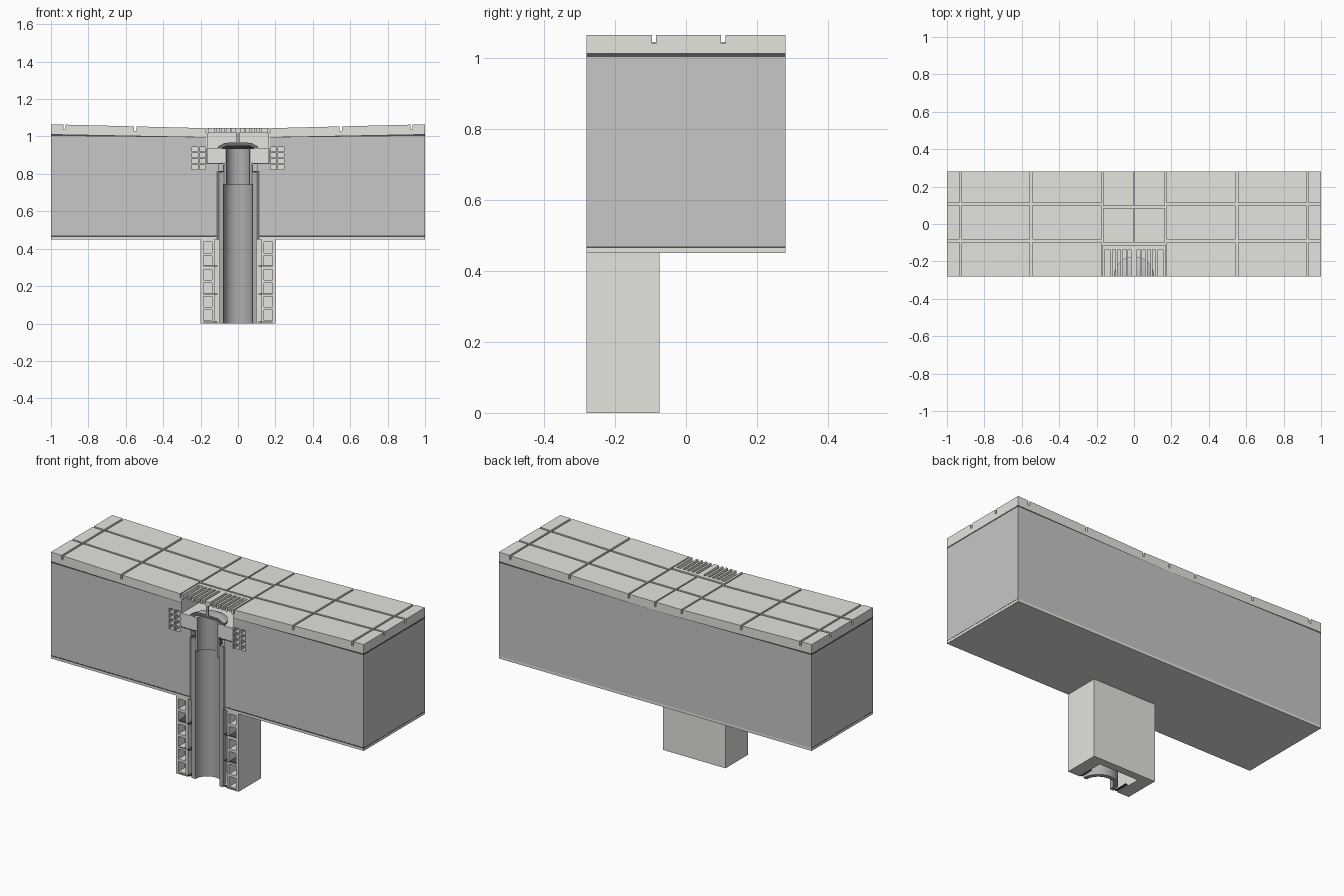
import bpy, bmesh, math

cube = bpy.data.objects.get("Cube")
if cube:
    bpy.data.objects.remove(cube, do_unlink=True)


def material(name, color):
    m = bpy.data.materials.new(name)
    m.use_nodes = True
    m.diffuse_color = (*color, 1)
    m.node_tree.nodes["Principled BSDF"].inputs["Base Color"].default_value = (*color, 1)
    return m


LIGHT = material("light concrete", (0.78, 0.77, 0.73))
SLAB = material("slab grey", (0.57, 0.57, 0.57))
DARK = material("dark membrane", (0.08, 0.08, 0.08))
PIPE = material("pipe grey", (0.43, 0.43, 0.43))
CAP = material("cap grey", (0.16, 0.16, 0.16))

FRONT, BACK, NOTCH = -0.28, 0.28, -0.11


def finish(name, bm, mat, smooth=False):
    bmesh.ops.recalc_face_normals(bm, faces=bm.faces)
    me = bpy.data.meshes.new(name)
    bm.to_mesh(me)
    bm.free()
    me.materials.append(mat)
    ob = bpy.data.objects.new(name, me)
    bpy.context.collection.objects.link(ob)
    if smooth:
        bpy.ops.object.select_all(action="DESELECT")
        ob.select_set(True)
        bpy.context.view_layer.objects.active = ob
        bpy.ops.object.shade_smooth_by_angle()
    return ob


def add_prism(bm, outline, y0, y1):
    """Extrude an x-z outline along y."""
    face = bm.faces.new([bm.verts.new((x, y0, z)) for x, z in outline])
    new = bmesh.ops.extrude_face_region(bm, geom=[face])["geom"]
    verts = [v for v in new if isinstance(v, bmesh.types.BMVert)]
    bmesh.ops.translate(bm, verts=verts, vec=(0, y1 - y0, 0))


def prisms(name, mat, parts, mirror=False):
    """Parts are (outline, y0, y1); mirror repeats them on the -x side."""
    bm = bmesh.new()
    for outline, y0, y1 in parts:
        add_prism(bm, outline, y0, y1)
        if mirror:
            add_prism(bm, [(-x, z) for x, z in outline], y0, y1)
    return finish(name, bm, mat)


def rect(x0, x1, z0, z1):
    return [(x0, z0), (x1, z0), (x1, z1), (x0, z1)]


def half_turn(name, mat, profile, steps=24):
    """Sweep a closed r-z profile half a turn behind the cut plane."""
    bm = bmesh.new()
    rings = []
    for i in range(steps + 1):
        a = math.pi * i / steps
        rings.append([bm.verts.new((r * math.cos(a), FRONT + r * math.sin(a), z))
                      for r, z in profile])
    n = len(profile)
    for a, b in zip(rings, rings[1:]):
        for i in range(n):
            j = (i + 1) % n
            bm.faces.new((a[i], a[j], b[j], b[i]))
    bm.faces.new(rings[0])
    bm.faces.new(rings[-1])
    bmesh.ops.remove_doubles(bm, verts=bm.verts, dist=0.0001)
    return finish(name, bm, mat, smooth=True)


def tube(name, mat, inner, outer, z0, z1):
    return half_turn(name, mat, rect(inner, outer, z0, z1))


def top(x):
    return 1.04 + 0.025 * abs(x)


def tile_bottom(x):
    return top(x) - 0.025


def band(x0, x1, low, high):
    return [(x0, low(x0)), (x1, low(x1)), (x1, high(x1)), (x0, high(x0))]


def slab_top(x):
    return 0.993 + 0.010 * abs(x)


def membrane_top(x):
    return slab_top(x) + 0.001 + 0.009 * abs(x)


# Structural slab with stepped opening at the cut face
prisms("slab_front", SLAB, [
    ([(1, .465), (1, slab_top(1)), (.17, slab_top(.17)), (.17, .95), (.25, .95),
      (.25, .815), (.115, .815), (.115, .465)], FRONT, NOTCH),
    (rect(.105, .165, .815, .855), FRONT, NOTCH)], mirror=True)
prisms("slab_rear", SLAB, [
    ([(-1, .465), (1, .465), (1, slab_top(1)), (0, slab_top(0)), (-1, slab_top(1))],
     NOTCH, BACK)])
prisms("slab_underlayer", LIGHT, [(rect(.115, 1, .45, .465), FRONT, NOTCH)], mirror=True)
prisms("slab_underlayer_rear", LIGHT, [(rect(-1, 1, .45, .465), NOTCH, BACK)])
prisms("underlayer_joint", DARK, [(rect(.115, 1, .463, .470), FRONT - .0005, FRONT + .002),
                                 (rect(.999, 1.0005, .464, .468), FRONT, BACK)], mirror=True)

# Membrane and screed falling toward the drain
for name, mat, low, high in (("membrane", DARK, slab_top, membrane_top),
                             ("screed", LIGHT, membrane_top, tile_bottom)):
    prisms(name, mat, [(band(.17, 1, low, high), FRONT, BACK),
                       (band(0, .17, low, high), NOTCH, BACK)], mirror=True)

# Floor tiles separated by open joints
columns = ((.175, .543), (.555, .922), (.934, 1))
rows = ((FRONT, -.096), (-.084, .099), (.111, BACK))
parts = [(band(a, b, tile_bottom, top), y0, y1) for a, b in columns for y0, y1 in rows]
parts += [(rect(.004, .165, 1.015, 1.044), y0, y1) for y0, y1 in ((-.1, .085), (.097, BACK))]
prisms("floor_tiles", LIGHT, parts, mirror=True)

# Drain grate: rear rail, edge rails and slotted bars
parts = [(rect(0, .168, 1.022, 1.045), -.135, -.112),
         (rect(.155, .168, 1.015, 1.045), FRONT, -.135),
         (rect(0, .016, 1.022, 1.045), FRONT, -.135)]
parts += [(rect(x, x + .012, 1.022, 1.045), FRONT, -.135)
          for x in (.032 + .028 * i for i in range(4))]
prisms("grate", LIGHT, parts, mirror=True)

# Drain chamber lining and flange
prisms("chamber_lining", LIGHT, [(rect(0, .17, .855, 1.02), -.116, NOTCH + .001),
                                 (rect(.164, .17, .935, 1.02), FRONT, -.116)], mirror=True)
prisms("drain_flange", LIGHT, [(rect(.07, .164, .858, .935), FRONT, -.116),
                               (rect(0, .07, .858, .935), -.21, -.116)], mirror=True)
prisms("flange_gasket", DARK, [(rect(.08, .168, .852, .859), FRONT - .0005, -.116)], mirror=True)


def hollow_block(name, frame, xs, zs, wall, deep):
    """Block with square cells: uprights and rungs over a light backing plate."""
    x0, x1, z0, z1 = xs[0], xs[-1] + wall, zs[0], zs[-1] + wall
    parts = [(rect(x, x + wall, z0, z1), FRONT, deep) for x in xs]
    parts += [(rect(a + wall, b, z, z + wall), FRONT, deep)
              for a, b in zip(xs, xs[1:]) for z in zs]
    prisms(name, frame, parts, mirror=True)
    prisms(name + "_backing", LIGHT, [(rect(x0, x1, z0, z1), deep, NOTCH)], mirror=True)


# Hollow blocks beside the drain and around the shaft
hollow_block("upper_hollow_blocks", SLAB, [.166, .206, .245],
             [.815 + .032 * i for i in range(5)], .008, -.24)
hollow_block("shaft_hollow_blocks", LIGHT, [.125, .184],
             [.0725 * i for i in range(7)], .015, -.22)
prisms("shaft_block_joints", DARK, [(rect(.11, .185, z, z + .005), FRONT - .0005, -.2)
                                    for z in (.005, .155, .305)], mirror=True)
prisms("shaft_outer_wall", LIGHT, [(rect(.198, .2, 0, .45), FRONT, -.075),
                                   (rect(0, .198, 0, .45), -.12, -.075)], mirror=True)

# Half-sectioned pipes
tube("riser_pipe", PIPE, .077, .1, 0, .81)
tube("pipe_sleeve", CAP, .1, .115, .45, .815)
tube("inlet_pipe", PIPE, .062, .071, .74, .935)
tube("pipe_seal", CAP, .071, .08, .745, .85)

# Domed cap, paler on its upper side, and its lifting stem
cap = half_turn("drain_cap", CAP, [(0, .95), (.06, .95), (.095, .932), (.107, .935),
                                   (.107, .946), (.07, .966), (0, .968)])
cap.data.materials.append(SLAB)
for face in cap.data.polygons:
    face.material_index = int(face.normal.z > 0.3)
half_turn("cap_stem", PIPE, [(0, .96), (.009, .96), (.009, 1.022), (0, 1.022)], 10)
